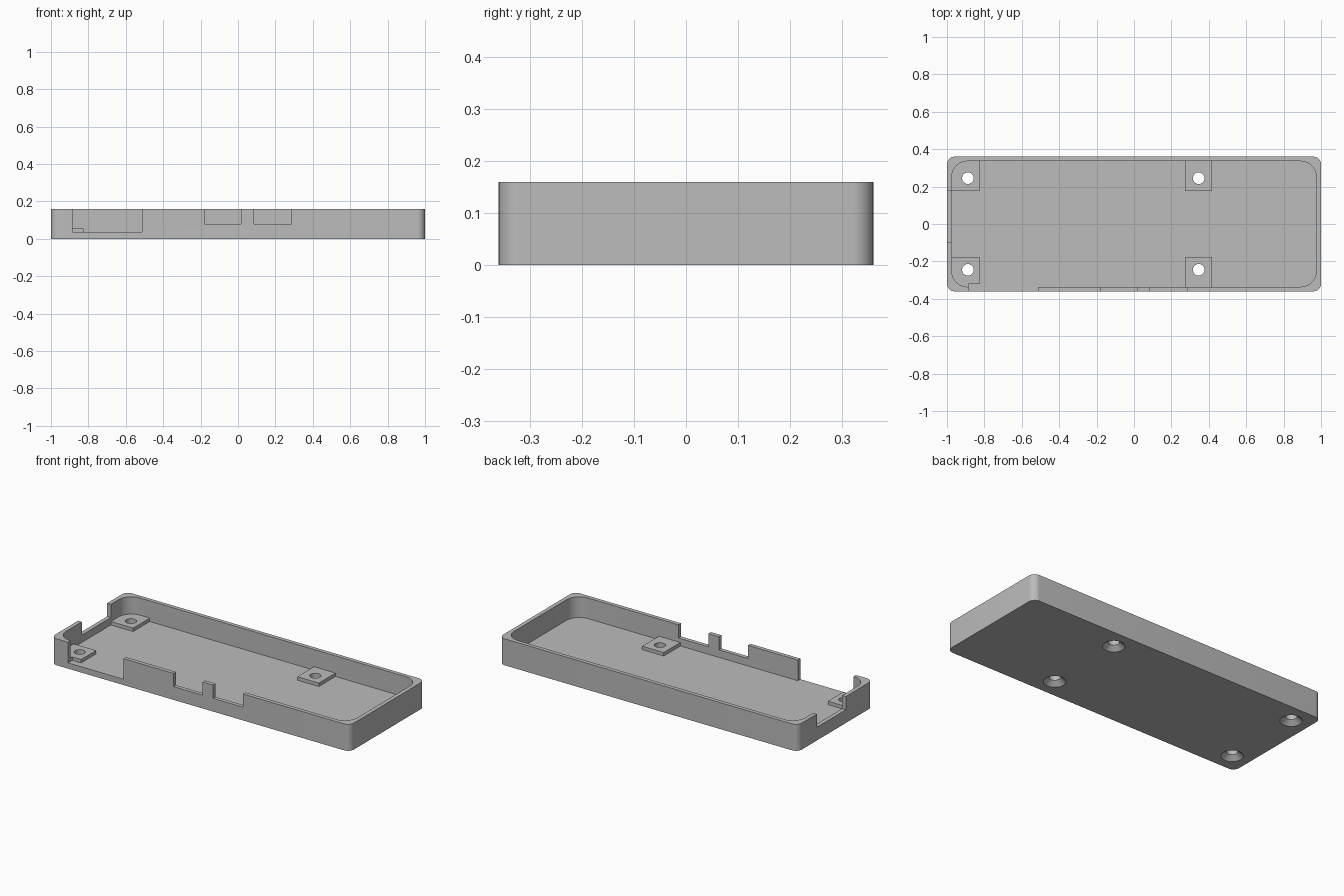
import bpy
import bmesh
from math import radians
from mathutils import Matrix

if "Cube" in bpy.data.objects:
    bpy.data.objects.remove(bpy.data.objects["Cube"])

FLOOR, PAD_TOP, RIM, ABOVE = 0.035, 0.056, 0.16, 0.25
INNER_X, INNER_Y = 0.975, 0.336

grey = bpy.data.materials.new("plain grey")
grey.use_nodes = True
grey.diffuse_color = (0.5, 0.5, 0.5, 1)
grey.node_tree.nodes["Principled BSDF"].inputs["Base Color"].default_value = (0.5, 0.5, 0.5, 1)


def make_object(name, bm):
    bmesh.ops.recalc_face_normals(bm, faces=bm.faces)
    mesh = bpy.data.meshes.new(name)
    bm.to_mesh(mesh)
    bm.free()
    mesh.materials.append(grey)
    obj = bpy.data.objects.new(name, mesh)
    bpy.context.collection.objects.link(obj)
    return obj


def block(name, xs, ys, zs, radius=0):
    """Box between limits, with optional rounded upright edges."""
    bm = bmesh.new()
    bmesh.ops.create_cube(bm, size=1)
    for v in bm.verts:
        v.co = [lim[0] if c < 0 else lim[1] for c, lim in zip(v.co, (xs, ys, zs))]
    if radius:
        upright = [e for e in bm.edges
                   if abs(e.verts[0].co.z - e.verts[1].co.z) > 0.01]
        bmesh.ops.bevel(bm, geom=upright, offset=radius, segments=10,
                        profile=0.5, affect='EDGES')
    return make_object(name, bm)


def cone(name, x, y, z0, z1, r0, r1):
    bm = bmesh.new()
    bmesh.ops.create_cone(bm, cap_ends=True, segments=40, radius1=r0, radius2=r1,
                          depth=z1 - z0, matrix=Matrix.Translation((x, y, (z0 + z1) / 2)))
    return make_object(name, bm)


def combine(target, tool, operation='DIFFERENCE'):
    """Apply one boolean and discard the tool."""
    tool.hide_render = True
    mod = target.modifiers.new("boolean", 'BOOLEAN')
    mod.operation, mod.solver, mod.object = operation, 'EXACT', tool
    bpy.context.view_layer.objects.active = target
    bpy.ops.object.modifier_apply(modifier=mod.name)
    bpy.data.objects.remove(tool)


# Hollow rounded tray
tray = block("case_tray", (-1, 1), (-0.36, 0.36), (0, RIM), 0.04)
combine(tray, block("cavity", (-INNER_X, INNER_X), (-INNER_Y, INNER_Y),
                    (FLOOR, ABOVE), 0.085))

# Raised mounting pads, sunk a little into floor and walls
for side in (-1, 1):
    ys = sorted((side * 0.177, side * (INNER_Y + 0.008)))
    for xs in ((-INNER_X - 0.008, -0.826), (0.273, 0.417)):
        combine(tray, block("mounting_pad", xs, ys, (0.02, PAD_TOP)), 'UNION')

# Connector openings in the front wall
for x0, x1, z in ((-0.885, -0.513, FLOOR), (-0.18, 0.015, 0.08), (0.085, 0.285, 0.08)):
    combine(tray, block("front_opening", (x0, x1), (-0.5, -0.32), (z, ABOVE)))

# Opening in the end wall
combine(tray, block("end_opening", (-1.1, -0.96), (-0.10, 0.177), (0.08, ABOVE)))

# Screw holes, countersunk from below
for x in (-0.888, 0.346):
    for y in (-0.245, 0.245):
        combine(tray, cone("screw_hole", x, y, -0.05, 0.1, 0.031, 0.031))
        combine(tray, cone("countersink", x, y, -0.01, 0.035, 0.072, 0.02))

# Smooth the curved walls only
bpy.ops.object.select_all(action='DESELECT')
tray.select_set(True)
bpy.context.view_layer.objects.active = tray
bpy.ops.object.shade_smooth_by_angle(angle=radians(30))
